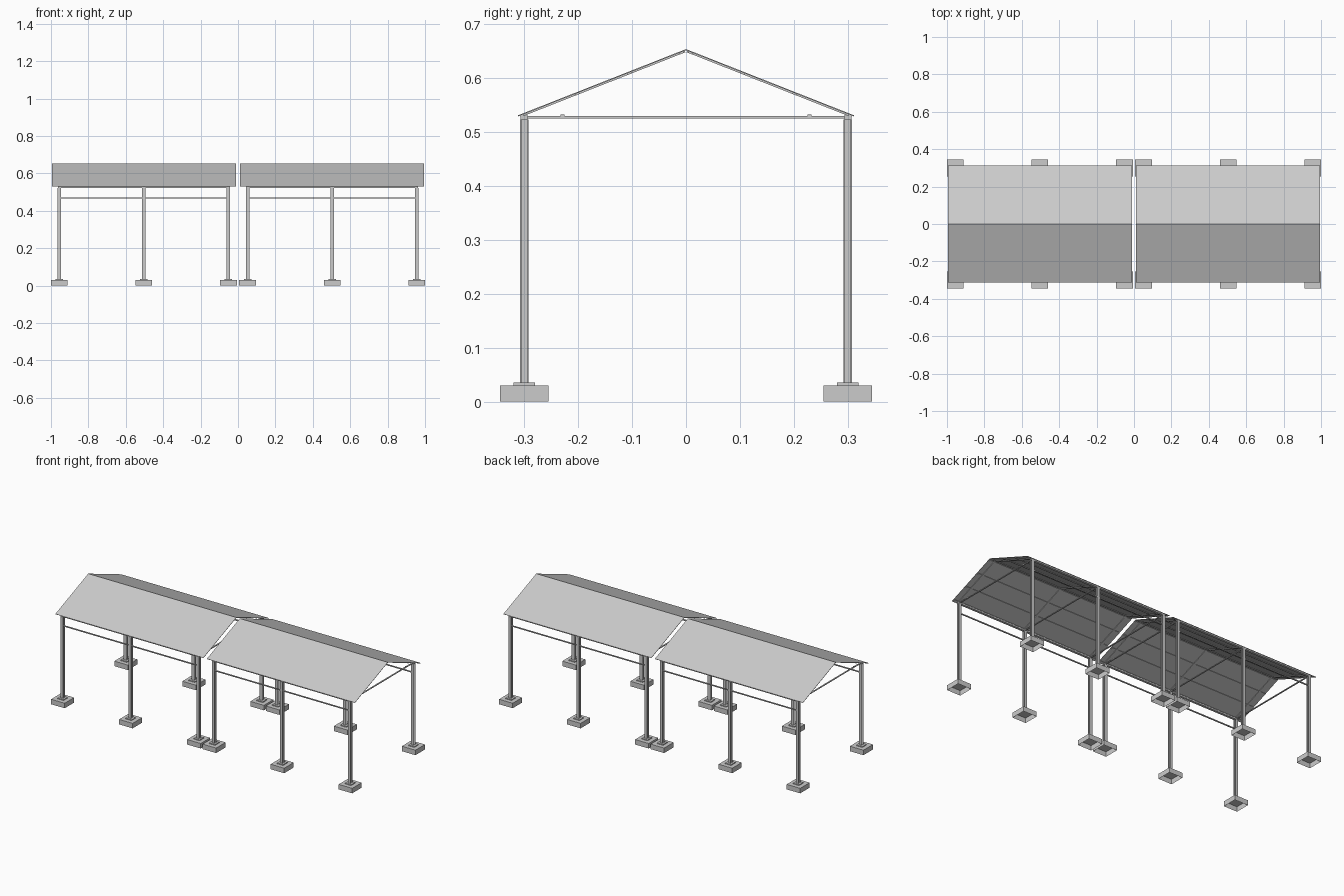
import bpy, bmesh, math
from mathutils import Matrix, Vector

cube = bpy.data.objects.get("Cube")
if cube:
    bpy.data.objects.remove(cube)

grey = bpy.data.materials.new("galvanised_grey")
grey.use_nodes = True
COLOUR = (0.6, 0.6, 0.6, 1)
grey.diffuse_color = COLOUR
grey.node_tree.nodes["Principled BSDF"].inputs["Base Color"].default_value = COLOUR


def finish(name, bm):
    mesh = bpy.data.meshes.new(name)
    bm.to_mesh(mesh)
    bm.free()
    mesh.materials.append(grey)
    ob = bpy.data.objects.new(name, mesh)
    bpy.context.collection.objects.link(ob)


def box(bm, centre, size, tilt=0):
    """Add a box, tilted about x."""
    m = Matrix.Translation(centre) @ Matrix.Rotation(tilt, 4, "X") @ Matrix.Diagonal((*size, 1))
    return bmesh.ops.create_cube(bm, size=1, matrix=m)["verts"]


EAVE, RIDGE, HALF = 0.531, 0.654, 0.312
PITCH = math.atan2(RIDGE - EAVE, HALF)
SLOPE = math.hypot(RIDGE - EAVE, HALF)
COLUMN_Y, TOP = 0.3, 0.523


def on_slope(x, t, side, drop):
    """Point a share t of the way up one slope, a little below its surface."""
    p = Vector((x, side * HALF * (1 - t), EAVE + (RIDGE - EAVE) * t))
    return p - drop * Vector((0, side * math.sin(PITCH), math.cos(PITCH)))


def footing(name, x, y):
    # Concrete pad, open underneath
    bm = bmesh.new()
    box(bm, (x, y, 0.015), (0.09, 0.09, 0.03))
    bottom = [f for f in bm.faces if f.normal.z < -0.5]
    bmesh.ops.delete(bm, geom=bottom, context="FACES")
    finish(name + "_footing", bm)


def column(name, x, y):
    # Base plate and I-section post
    bm = bmesh.new()
    box(bm, (x, y, 0.0325), (0.04, 0.04, 0.005))
    mid, tall = (TOP + 0.035) / 2, TOP - 0.035
    for s in (-1, 1):
        box(bm, (x, y + s * 0.0065, mid), (0.018, 0.003, tall))
    box(bm, (x, y, mid), (0.003, 0.012, tall))
    finish(name + "_column", bm)


def bay(name, centre):
    frames = [centre + d for d in (-0.452, 0, 0.452)]
    for side, edge in ((-1, "front"), (1, "back")):
        for i, x in enumerate(frames):
            label = f"{name}_{edge}_{i + 1}"
            footing(label, x, side * COLUMN_Y)
            column(label, x, side * COLUMN_Y)
        # Eave beam and lower side rail
        bm = bmesh.new()
        box(bm, (centre, side * COLUMN_Y, 0.527), (0.92, 0.014, 0.008))
        finish(f"{name}_{edge}_eave_beam", bm)
        bm = bmesh.new()
        box(bm, (centre, side * COLUMN_Y, 0.468), (0.904, 0.006, 0.006))
        finish(f"{name}_{edge}_side_rail", bm)
        # Roof sheet
        bm = bmesh.new()
        box(bm, on_slope(centre, 0.5, side, 0.001), (0.984, SLOPE, 0.002), -side * PITCH)
        finish(f"{name}_{edge}_roof_sheet", bm)
        # Rafters and purlins
        bm = bmesh.new()
        for x in frames:
            box(bm, on_slope(x, 0.5, side, 0.0035), (0.012, SLOPE * 0.98, 0.003), -side * PITCH)
        for t in (0.04, 0.35, 0.66, 0.97):
            box(bm, on_slope(centre, t, side, 0.0035), (0.97, 0.008, 0.003), -side * PITCH)
        finish(f"{name}_{edge}_roof_frame", bm)
    # Tie beams with small cleats
    bm = bmesh.new()
    for x in frames:
        box(bm, (x, 0, 0.5275), (0.008, 0.61, 0.004))
        for side in (-1, 1):
            box(bm, (x, side * 0.229, 0.531), (0.006, 0.008, 0.004))
    finish(name + "_tie_beams", bm)


bay("right_bay", -0.5035)
bay("left_bay", 0.5035)
